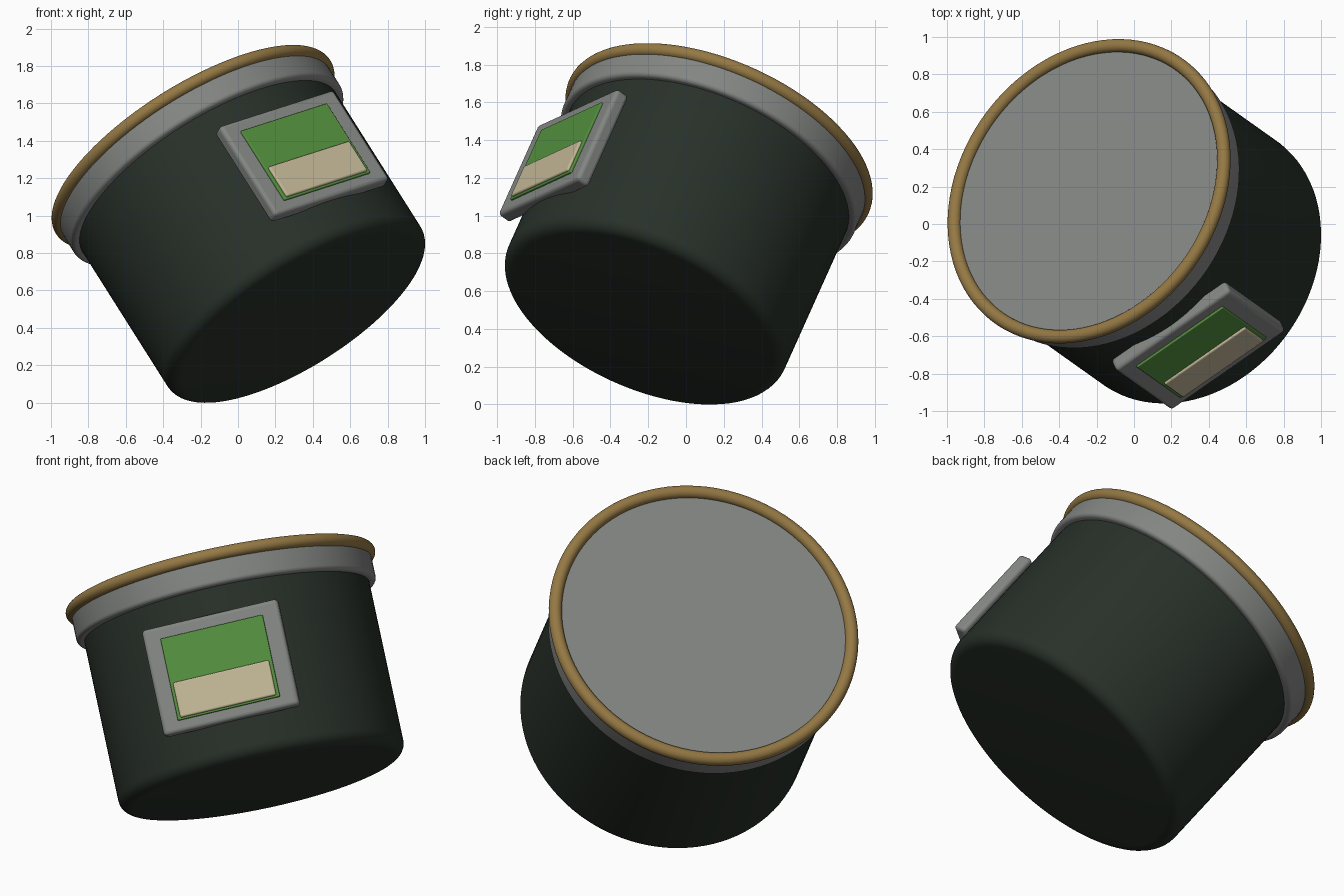
import bpy, bmesh, math
from mathutils import Matrix, Vector

cube = bpy.data.objects.get("Cube")
if cube:
    bpy.data.objects.remove(cube, do_unlink=True)


def material(name, rgb):
    m = bpy.data.materials.new(name)
    m.use_nodes = True
    m.diffuse_color = (*rgb, 1)
    bsdf = next(n for n in m.node_tree.nodes if n.type == 'BSDF_PRINCIPLED')
    bsdf.inputs["Base Color"].default_value = (*rgb, 1)
    return m


dark = material("dark green grey", (0.021, 0.03, 0.022))
grey = material("mid grey", (0.228, 0.238, 0.228))
gold = material("dull gold", (0.30, 0.19, 0.058))
green = material("leaf green", (0.087, 0.275, 0.047))
beige = material("beige", (0.54, 0.47, 0.305))

# Tilted frame: local z is the tub's axis, local -y faces the label,
# and the origin is the centre of the lid ring
axis = Vector((-0.50, 0.355, 0.79)).normalized()
side = Vector((0.797, 0.549, 0.248))
side = (side - axis * side.dot(axis)).normalized()
FRAME = Matrix((side, axis.cross(side), axis)).transposed().to_4x4()
FRAME.translation = (-0.24, 0.175, 1.367)


def finish(name, bm, mat):
    bmesh.ops.recalc_face_normals(bm, faces=bm.faces)
    mesh = bpy.data.meshes.new(name)
    bm.to_mesh(mesh)
    bm.free()
    mesh.materials.append(mat)
    ob = bpy.data.objects.new(name, mesh)
    bpy.context.collection.objects.link(ob)
    ob.matrix_world = FRAME
    bpy.ops.object.select_all(action='DESELECT')
    ob.select_set(True)
    bpy.context.view_layer.objects.active = ob
    bpy.ops.object.shade_smooth_by_angle(angle=math.radians(35))
    return ob


def arc(r, z, f, start, end, steps=8):
    """Profile points round a corner centred at radius r, height z."""
    angles = [math.radians(start + (end - start) * i / steps) for i in range(steps + 1)]
    return [(r + f * math.cos(a), z + f * math.sin(a)) for a in angles]


def lathe(name, profile, mat, closed=False):
    bm = bmesh.new()
    verts = [bm.verts.new((r, 0, z)) for r, z in profile]
    pairs = list(zip(verts, verts[1:]))
    if closed:
        pairs.append((verts[-1], verts[0]))
    edges = [bm.edges.new(p) for p in pairs]
    bmesh.ops.spin(bm, geom=verts + edges, axis=(0, 0, 1), cent=(0, 0, 0),
                   angle=math.tau, steps=96)
    bmesh.ops.remove_doubles(bm, verts=bm.verts, dist=0.0002)
    return finish(name, bm, mat)


def panel(name, width, height, z, back, front, bevel, mat):
    """Bevelled slab on the label side, between two distances from the axis."""
    bm = bmesh.new()
    bmesh.ops.create_cube(bm, size=1)
    bmesh.ops.scale(bm, vec=(width, front - back, height), verts=bm.verts)
    bmesh.ops.translate(bm, vec=(-0.005, -(front + back) / 2, z), verts=bm.verts)
    ob = finish(name, bm, mat)
    mod = ob.modifiers.new("rounded edges", 'BEVEL')
    mod.width = bevel
    mod.segments = 4
    return ob


# Tub with a rounded bottom edge
lathe("tub_body", [(0, -1.146)] + arc(0.73, -1.076, 0.07, -90, 0)
      + [(0.80, -0.05), (0, -0.05)], dark)

# Lid with its band, and the ring round the top
lathe("lid", [(0, -0.14), (0.76, -0.17)] + arc(0.815, -0.145, 0.025, -90, 0)
      + [(0.84, 0), (0, 0)], grey)
lathe("lid_ring", arc(0.832, 0, 0.036, 0, 345, 23), gold, closed=True)

# Label: frame, coloured field and lower block
panel("label_frame", 0.77, 0.605, -0.623, 0.755, 0.837, 0.022, grey)
panel("label_field", 0.58, 0.468, -0.627, 0.80, 0.849, 0.006, green)
panel("label_block", 0.545, 0.20, -0.75, 0.82, 0.862, 0.01, beige)
